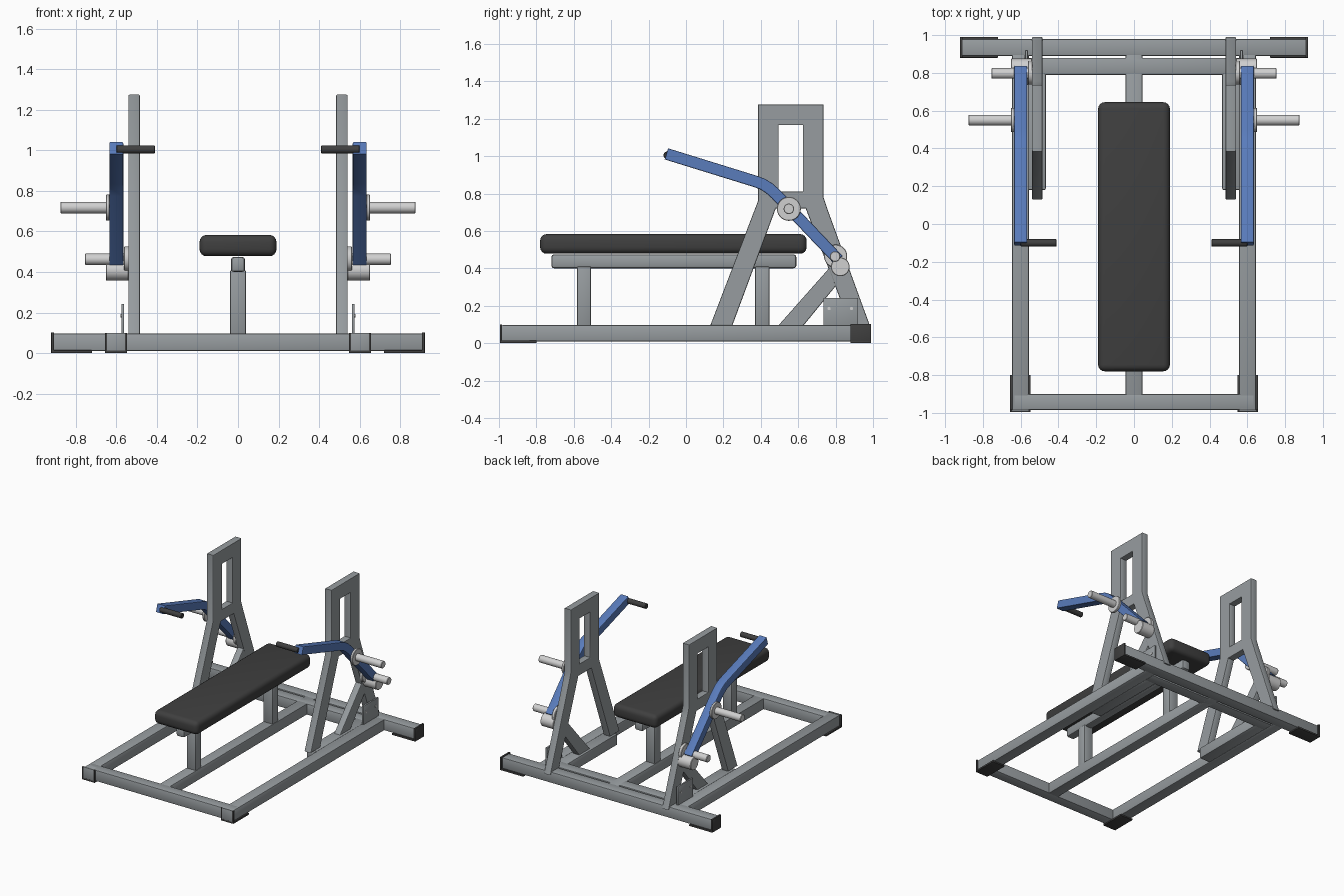
import bpy, math
from mathutils import Matrix, Vector

if "Cube" in bpy.data.objects:
    bpy.data.objects.remove(bpy.data.objects["Cube"])


def material(name, col):
    m = bpy.data.materials.new(name)
    m.diffuse_color = (*col, 1)
    m.use_nodes = True
    m.node_tree.nodes["Principled BSDF"].inputs["Base Color"].default_value = m.diffuse_color
    return m


GREY = material("frame grey", (0.31, 0.335, 0.35))
DARK = material("dark rubber", (0.05, 0.05, 0.05))
BLUE = material("arm blue", (0.10, 0.20, 0.50))
PALE = material("pale metal", (0.63, 0.63, 0.63))
# local x, y, z -> world y, z, x (for side profiles)
SIDE = Matrix(((0, 0, 1, 0), (1, 0, 0, 0), (0, 1, 0, 0), (0, 0, 0, 1)))


def finish(o, name, mat, bevel=0, segments=2):
    o.name = name
    o.data.materials.append(mat)
    if bevel:
        b = o.modifiers.new("bevel", 'BEVEL')
        b.width = bevel
        b.segments = segments
        b.limit_method = 'ANGLE'
        bpy.ops.object.modifier_apply(modifier=b.name)
    bpy.ops.object.shade_smooth_by_angle(angle=math.radians(35))
    return o


def box(name, x, y, z, mat=GREY, bevel=0.008, segments=2):
    """Box from (low, high) ranges."""
    c = [(r[0] + r[1]) / 2 for r in (x, y, z)]
    bpy.ops.mesh.primitive_cube_add(size=1, location=c)
    o = bpy.context.object
    o.scale = [r[1] - r[0] for r in (x, y, z)]
    bpy.ops.object.transform_apply(location=False, rotation=False, scale=True)
    return finish(o, name, mat, bevel, segments)


def rod(name, x, y, z, r, mat=PALE, bevel=0.003):
    """Cylinder along x between two x values."""
    bpy.ops.mesh.primitive_cylinder_add(
        vertices=32, radius=r, depth=abs(x[1] - x[0]),
        location=((x[0] + x[1]) / 2, y, z), rotation=(0, math.pi / 2, 0))
    return finish(bpy.context.object, name, mat, bevel, 1)


def profile(name, loops, x, mat=GREY, bevel=0.006):
    """Side outline (y, z), with optional holes, extruded across x."""
    cu = bpy.data.curves.new(name, 'CURVE')
    cu.dimensions = '2D'
    cu.fill_mode = 'BOTH'
    cu.extrude = abs(x[1] - x[0]) / 2 - bevel
    cu.bevel_depth = bevel
    cu.bevel_resolution = 1
    cu.offset = -bevel
    for pts in loops:
        s = cu.splines.new('POLY')
        s.points.add(len(pts) - 1)
        for p, (a, b) in zip(s.points, pts):
            p.co = (a, b, 0, 1)
        s.use_cyclic_u = True
    o = bpy.data.objects.new(name, cu)
    bpy.context.collection.objects.link(o)
    bpy.ops.object.select_all(action='DESELECT')
    o.select_set(True)
    bpy.context.view_layer.objects.active = o
    o.matrix_world = Matrix.Translation(((x[0] + x[1]) / 2, 0, 0)) @ SIDE
    bpy.ops.object.convert(target='MESH')
    return finish(bpy.context.object, name, mat)


def ribbon(path, w):
    """Outline of constant width w around an open path."""
    pts = [Vector(p) for p in path]
    left, right = [], []
    for i, p in enumerate(pts):
        d0 = (p - pts[max(i - 1, 0)]).normalized()
        d1 = (pts[min(i + 1, len(pts) - 1)] - p).normalized()
        d = (d0 + d1).normalized()
        n = Vector((-d.y, d.x)) * w / 2
        left.append(p + n)
        right.append(p - n)
    return left + right[::-1]


TUBE = (0.01, 0.097)

# base frame, centre
box("front_crossbar", (-0.64, 0.64), (-0.985, -0.9), TUBE)
box("middle_crossbar", (-0.56, 0.56), (0.79, 0.88), TUBE)
box("rear_crossbar", (-0.912, 0.912), (0.89, 0.98), TUBE)
box("centre_rail", (-0.044, 0.044), (-0.91, 0.90), TUBE)

# bench
box("seat_pad", (-0.19, 0.19), (-0.78, 0.645), (0.478, 0.583), DARK, 0.035, 4)
box("seat_rail", (-0.035, 0.035), (-0.72, 0.59), (0.40, 0.475), bevel=0.015)
for label, y in (("front", -0.545), ("rear", 0.408)):
    box(label + "_seat_post", (-0.04, 0.04), (y - 0.038, y + 0.038), (0.09, 0.41))

upright = [(.385, 1.275), (.735, 1.275), (.735, .78), (.755, .72), (.99, .075),
           (.885, .075), (.64, .72), (.48, .72), (.248, .095), (.13, .095),
           (.385, .76)]
window = [(.495, .81), (.495, 1.165), (.625, 1.165), (.625, .81)]
arm_path = [(-.105, 1.012), (.37, .865), (.41, .85), (.445, .828), (.48, .797), (.815, .445)]

for side, s in (("left", -1), ("right", 1)):
    def sx(a, b):
        return tuple(sorted((s * a, s * b)))

    # base rails
    box(side + "_side_rail", sx(.556, .646), (-0.987, 0.90), TUBE)
    box(side + "_upright_base_rail", sx(.467, .560), (0.18, 0.80), TUBE)

    # upright frame and its brace
    profile(side + "_upright", [upright, window], sx(.484, .541))
    profile(side + "_brace", [[(.49, .09), (.625, .09), (.845, .36), (.80, .44)]],
            sx(.486, .539))

    # bolted gusset plate
    box(side + "_gusset_plate", sx(.562, .576), (0.735, 0.92), (0.09, 0.242), bevel=0.003)
    for y in (0.765, 0.885):
        rod(side + "_gusset_bolt", sx(.574, .579), y, 0.185, 0.009, bevel=0)

    # press arm and hand grip
    profile(side + "_press_arm", [ribbon(arm_path, .062)], sx(.566, .635), BLUE)
    rod(side + "_grip", sx(.41, .60), -0.10, 1.005, 0.02, DARK)

    # pivot and weight pegs
    rod(side + "_pivot_barrel", sx(.54, .652), 0.825, 0.408, 0.05)
    rod(side + "_lower_collar", sx(.537, .562), 0.80, 0.465, 0.062)
    rod(side + "_lower_peg", sx(.55, .755), 0.797, 0.463, 0.028)
    rod(side + "_upper_collar", sx(.633, .652), 0.55, 0.718, 0.064)
    rod(side + "_upper_peg", sx(.64, .877), 0.55, 0.718, 0.028)

    # rubber feet and end caps
    box(side + "_front_foot", sx(.547, .657), (-0.995, -0.80), (0.0, 0.014), DARK, 0.002)
    for i, x in enumerate(((.547, .559), (.645, .657))):
        box(side + "_front_foot_lip", sx(*x), (-0.995, -0.983), (0.0, 0.1), DARK, 0.002)
    box(side + "_front_cap", sx(.557, .647), (-0.994, -0.985), (0.01, 0.1), GREY, 0.002)
    box(side + "_rear_foot", sx(.72, .922), (0.88, 0.99), (0.0, 0.014), DARK, 0.002)
    box(side + "_rear_end_cap", sx(.908, .922), (0.88, 0.99), (0.0, 0.102), DARK, 0.002)
